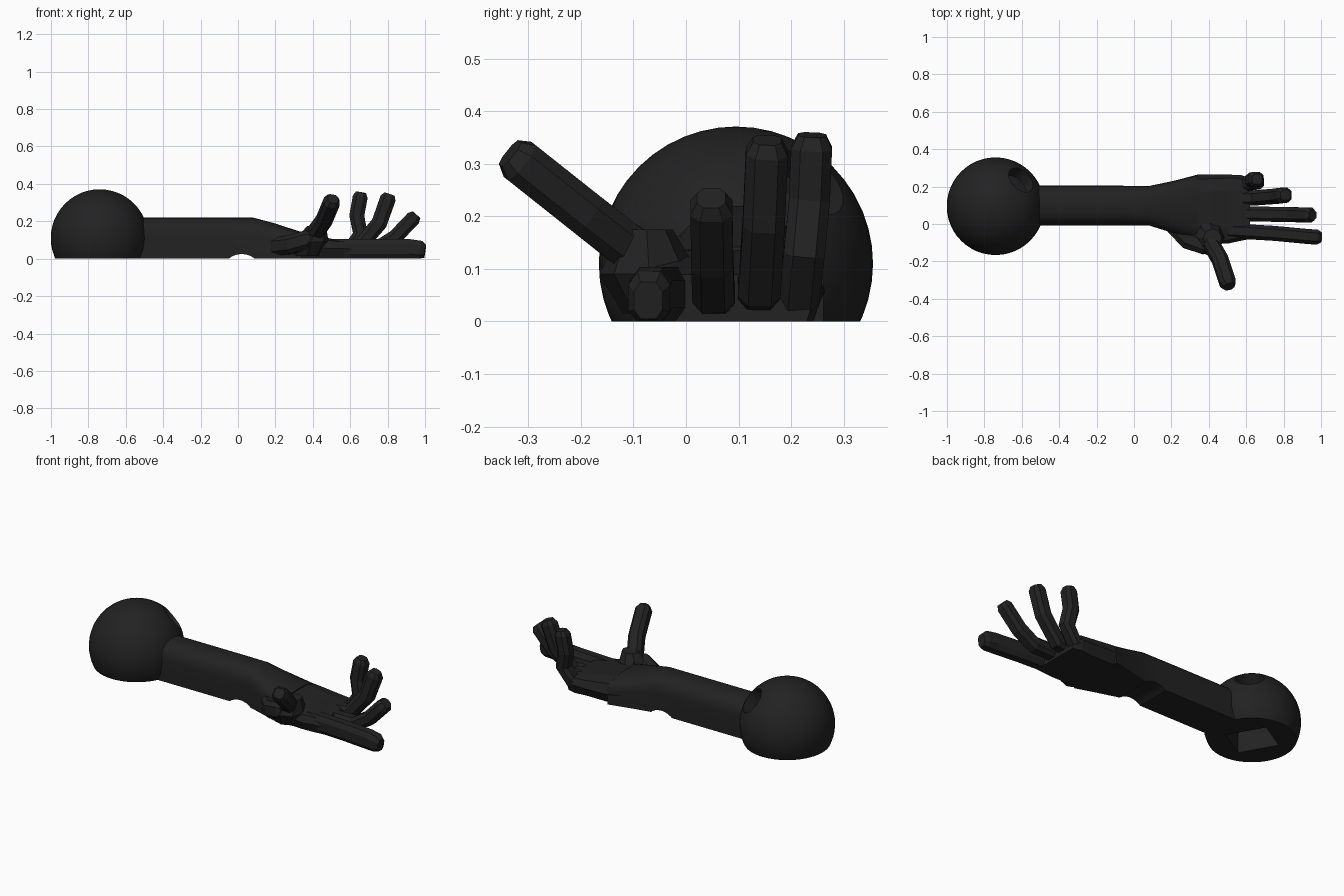
import bpy, bmesh, math
from mathutils import Vector, Matrix

if "Cube" in bpy.data.objects:
    bpy.data.objects.remove(bpy.data.objects["Cube"])

skin = bpy.data.materials.new("charcoal")
skin.diffuse_color = (0.016, 0.016, 0.016, 1)
skin.use_nodes = True
skin.node_tree.nodes["Principled BSDF"].inputs["Base Color"].default_value = skin.diffuse_color


def finish(name, bm):
    bmesh.ops.recalc_face_normals(bm, faces=bm.faces)
    me = bpy.data.meshes.new(name)
    bm.to_mesh(me)
    bm.free()
    ob = bpy.data.objects.new(name, me)
    bpy.context.collection.objects.link(ob)
    me.materials.append(skin)
    return ob


def smooth(ob, angle):
    bpy.ops.object.select_all(action='DESELECT')
    ob.select_set(True)
    bpy.context.view_layer.objects.active = ob
    bpy.ops.object.shade_smooth_by_angle(angle=math.radians(angle))


def loft(name, rings):
    bm = bmesh.new()
    loops = [[bm.verts.new(p) for p in r] for r in rings]
    n = len(loops[0])
    for a, b in zip(loops, loops[1:]):
        for i in range(n):
            j = (i + 1) % n
            bm.faces.new((a[i], a[j], b[j], b[i]))
    bm.faces.new(loops[0])
    bm.faces.new(loops[-1][::-1])
    return finish(name, bm)


def cut(ob, cutter):
    cutter.hide_render = True
    m = ob.modifiers.new("cut", 'BOOLEAN')
    m.operation = 'DIFFERENCE'
    m.solver = 'EXACT'
    m.object = cutter
    bpy.context.view_layer.objects.active = ob
    bpy.ops.object.modifier_apply(modifier=m.name)
    bpy.data.objects.remove(cutter)


def cylinder(name, r, depth, matrix):
    bm = bmesh.new()
    bmesh.ops.create_cone(bm, cap_ends=True, segments=32, radius1=r, radius2=r,
                          depth=depth, matrix=matrix)
    return finish(name, bm)


def box(name, size, matrix):
    bm = bmesh.new()
    bmesh.ops.create_cube(bm, size=1, matrix=matrix @ Matrix.Diagonal((*size, 1)))
    return finish(name, bm)


# Ball at the end of the arm, flat underneath
centre = Vector((-0.74, 0.095, 0.11))
bm = bmesh.new()
bmesh.ops.create_uvsphere(bm, u_segments=48, v_segments=24, radius=0.261,
                          matrix=Matrix.Translation(centre))
ball = finish("ball", bm)
cut(ball, box("floor_cutter", (1, 1, 0.4), Matrix.Translation((-0.74, 0.095, -0.2))))

# Round socket in the ball's upper back, square pocket below
d = Vector((0.14, 0.145, 0.16)).normalized()
cut(ball, cylinder("socket_cutter", 0.078, 0.16, Matrix.Translation(centre + d * 0.26)
                   @ d.to_track_quat('Z', 'Y').to_matrix().to_4x4()))
cut(ball, box("pocket_cutter", (0.2, 0.23, 0.3), Matrix.Translation((-0.74, 0.095, 0))
              @ Matrix.Rotation(math.radians(30), 4, 'Z')))
smooth(ball, 30)


# Cross-section with a flat base and an arched top; power squares off the arch
def section(x, y0, y1, base, side, top, power, inset=0.0, steps=14):
    mid, half = (y0 + y1) / 2, (y1 - y0) / 2
    pts = [(x, y0 + inset, base), (x, y1 - inset, base)]
    for i in range(steps + 1):
        a = math.pi * i / steps
        c, s = math.cos(a), max(math.sin(a), 0)
        pts.append((x, mid + half * math.copysign(abs(c) ** (2 / power), c),
                    side + (top - side) * s ** (2 / power)))
    return pts


# Forearm running into the wrist
forearm = loft("forearm", [section(*s) for s in (
    (-0.56, -0.008, 0.205, 0, 0.12, 0.22, 2.4),
    (-0.10, -0.008, 0.205, 0, 0.12, 0.22, 2.4),
    (0.08, -0.008, 0.203, 0, 0.12, 0.22, 2.4),
    (0.20, -0.045, 0.228, 0, 0.10, 0.188, 2.3),
    (0.34, -0.09, 0.262, 0, 0.075, 0.142, 2.4))])
cut(forearm, cylinder("notch_cutter", 0.11, 1, Matrix.Translation((0.02, 0.1, -0.085))
                      @ Matrix.Rotation(math.pi / 2, 4, 'X')))
smooth(forearm, 35)

# Palm
loft("palm", [section(*s, steps=5) for s in (
    (0.26, -0.07, 0.243, 0, 0.07, 0.155, 2.8, 0.02),
    (0.34, -0.10, 0.264, 0, 0.06, 0.138, 3, 0.03),
    (0.50, -0.105, 0.264, 0, 0.055, 0.108, 4, 0.03),
    (0.57, -0.09, 0.262, 0, 0.055, 0.10, 4, 0.02),
    (0.62, -0.08, 0.245, 0.0, 0.05, 0.09, 4, 0.015))])


# Eight-sided digit swept along a path, with a bevelled tip
def digit(name, path, width, thick, side=(0, 1, 0)):
    path = [Vector(p) for p in path]
    end = (path[-1] - path[-2]).normalized()
    path.insert(-1, path[-1] - end * 0.025)
    rings = []
    for i, p in enumerate(path):
        t = (path[min(i + 1, len(path) - 1)] - path[max(i - 1, 0)]).normalized()
        s = (Vector(side) - t * t.dot(Vector(side))).normalized()
        n = t.cross(s)
        k = 0.68 if i == len(path) - 1 else 1
        ring = []
        for u, v in ((1, .5), (.55, 1), (-.55, 1), (-1, .5),
                     (-1, -.5), (-.55, -1), (.55, -1), (1, -.5)):
            q = p + s * u * k * width / 2 + n * v * k * thick / 2
            q.z = max(q.z, 0)
            ring.append(q)
        rings.append(ring)
    return loft(name, rings)


# Four fingers, curling up more towards the back
digit("straight_finger", [(0.50, -0.035, 0.052), (0.75, -0.05, 0.052),
                          (0.92, -0.066, 0.052), (1.0, -0.072, 0.04)], 0.08, 0.104)
digit("low_curled_finger", [(0.50, 0.055, 0.052), (0.74, 0.052, 0.055),
                            (0.84, 0.05, 0.115), (0.955, 0.048, 0.235)], 0.08, 0.08)
digit("curled_finger", [(0.50, 0.135, 0.052), (0.65, 0.14, 0.065),
                        (0.755, 0.148, 0.19), (0.81, 0.155, 0.345)], 0.08, 0.085)
digit("upright_finger", [(0.50, 0.21, 0.052), (0.60, 0.215, 0.055),
                         (0.655, 0.225, 0.13), (0.635, 0.235, 0.23),
                         (0.658, 0.24, 0.355)], 0.078, 0.08)

# Thumb mound and thumb, pointing forward and up
loft("thumb_mound", [[(x + r * math.cos(a), y + r * math.sin(a), z)
                      for a in [math.tau * i / 8 for i in range(8)]]
                     for x, y, z, r in ((0.37, -0.045, 0.015, 0.075),
                                        (0.39, -0.07, 0.09, 0.095),
                                        (0.42, -0.075, 0.175, 0.05))])
digit("wrist_web", [(0.21, 0.0, 0.065), (0.29, -0.085, 0.075),
                    (0.40, -0.12, 0.11)], 0.10, 0.10, (0, 0, 1))
digit("thumb", [(0.38, -0.02, 0.09), (0.42, -0.12, 0.15),
                (0.46, -0.19, 0.205), (0.508, -0.335, 0.32)],
      0.085, 0.085, (1, 0, 0))
